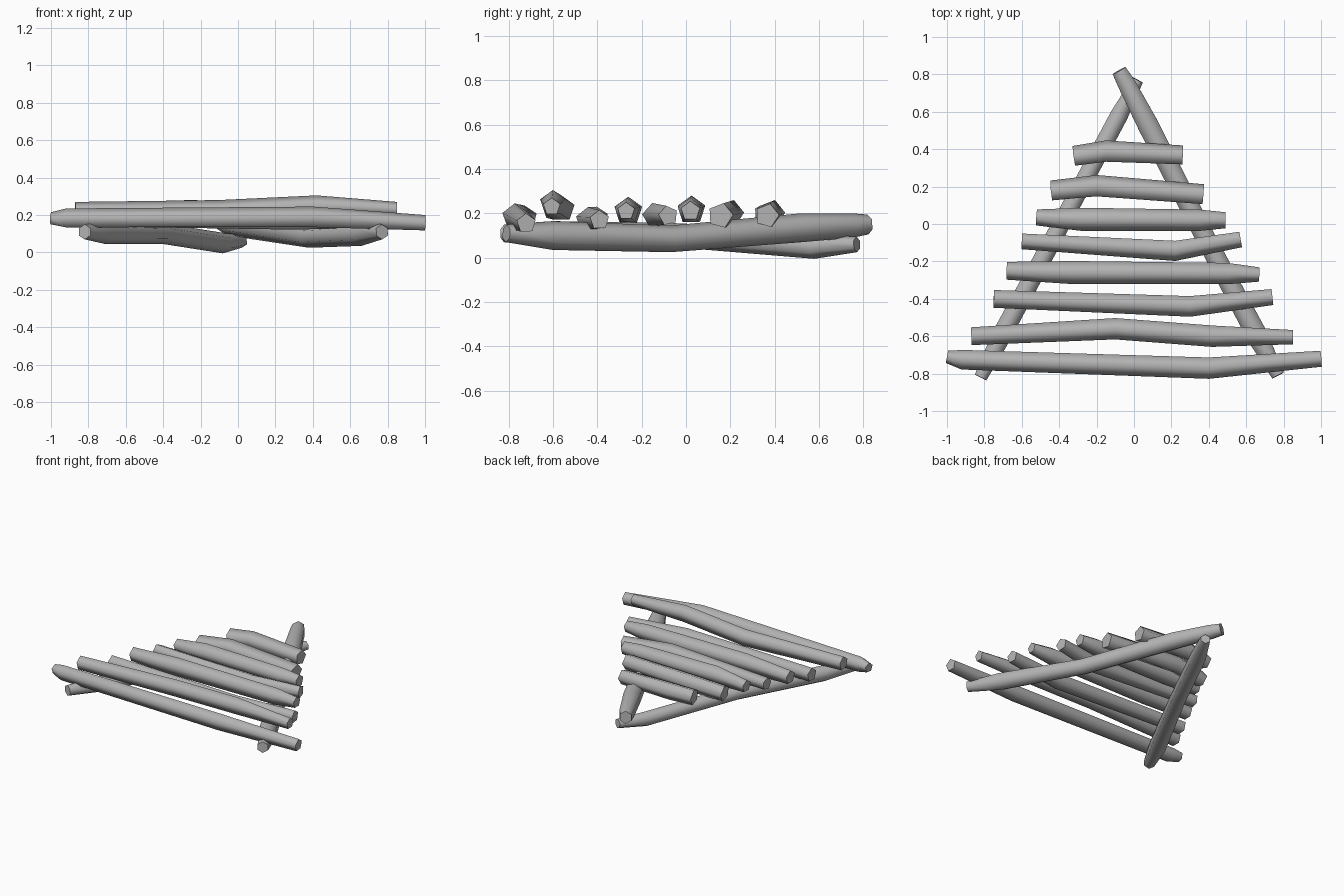
import bpy, bmesh, math
from mathutils import Vector

cube = bpy.data.objects.get("Cube")
if cube:
    bpy.data.objects.remove(cube, do_unlink=True)

wood = bpy.data.materials.new("grey_wood")
wood.use_nodes = True
grey = (0.45, 0.45, 0.45, 1)
wood.diffuse_color = grey
wood.node_tree.nodes["Principled BSDF"].inputs["Base Color"].default_value = grey


def stick(name, points, roll=0.0, sides=5):
    """Bent pole through (x, y, z, radius) points, capped at both ends."""
    bm = bmesh.new()
    centres = [Vector(p[:3]) for p in points]
    rings = []
    for i, c in enumerate(centres):
        along = (centres[min(i + 1, len(centres) - 1)] - centres[max(i - 1, 0)]).normalized()
        across = Vector((0, 0, 1)).cross(along).normalized()
        up = along.cross(across)
        ring = []
        for k in range(sides):
            a = math.radians(roll) + math.tau * k / sides
            ring.append(bm.verts.new(c + points[i][3] * (across * math.cos(a) + up * math.sin(a))))
        rings.append(ring)
    for a, b in zip(rings, rings[1:]):
        for k in range(sides):
            n = (k + 1) % sides
            bm.faces.new((a[k], a[n], b[n], b[k]))
    bm.faces.new(rings[0][::-1])
    bm.faces.new(rings[-1])
    bmesh.ops.recalc_face_normals(bm, faces=bm.faces)
    mesh = bpy.data.meshes.new(name)
    bm.to_mesh(mesh)
    bm.free()
    mesh.materials.append(wood)
    ob = bpy.data.objects.new(name, mesh)
    bpy.context.collection.objects.link(ob)
    bpy.ops.object.select_all(action='DESELECT')
    ob.select_set(True)
    bpy.context.view_layer.objects.active = ob
    bpy.ops.object.shade_smooth_by_angle(angle=math.radians(76))


# Two long poles crossing at the back
stick("left_pole", [(.77, -.81, .11, .04), (.66, -.6, .1, .065), (.38, -.07, .085, .06),
                    (.08, .52, .135, .065), (-.04, .75, .145, .055), (-.08, .82, .15, .045)], 30, 6)
stick("right_pole", [(-.82, -.82, .11, .04), (-.71, -.6, .105, .06), (-.4, -.02, .1, .055),
                     (-.08, .58, .05, .055), (.02, .77, .06, .035)], 30, 6)

# Cross slats, front to back
slats = [
    ([(-1, -.71, .18, .035), (-.92, -.725, .18, .055), (.4, -.77, .185, .06), (1, -.72, .155, .045)], 20),
    ([(-.87, -.6, .22, .05), (-.1, -.56, .22, .06), (.42, -.6, .245, .06), (.85, -.605, .23, .04)], 90),
    ([(-.75, -.4, .18, .05), (.3, -.44, .17, .058), (.74, -.39, .17, .045)], 20),
    ([(-.68, -.25, .2, .05), (-.32, -.26, .21, .065), (.5, -.265, .21, .06), (.67, -.27, .21, .04)], 90),
    ([(-.6, -.09, .19, .045), (.22, -.14, .19, .058), (.57, -.08, .19, .045)], 30),
    ([(-.52, .035, .2, .045), (-.28, .025, .215, .065), (.35, .02, .21, .06), (.49, .02, .21, .045)], 90),
    ([(-.44, .175, .18, .058), (-.2, .2, .2, .062), (.37, .155, .19, .058)], 75),
    ([(-.32, .36, .19, .058), (-.15, .385, .2, .062), (.26, .365, .19, .055)], 75),
]
for n, (points, roll) in enumerate(slats, 1):
    stick(f"cross_slat_{n}", points, roll)
